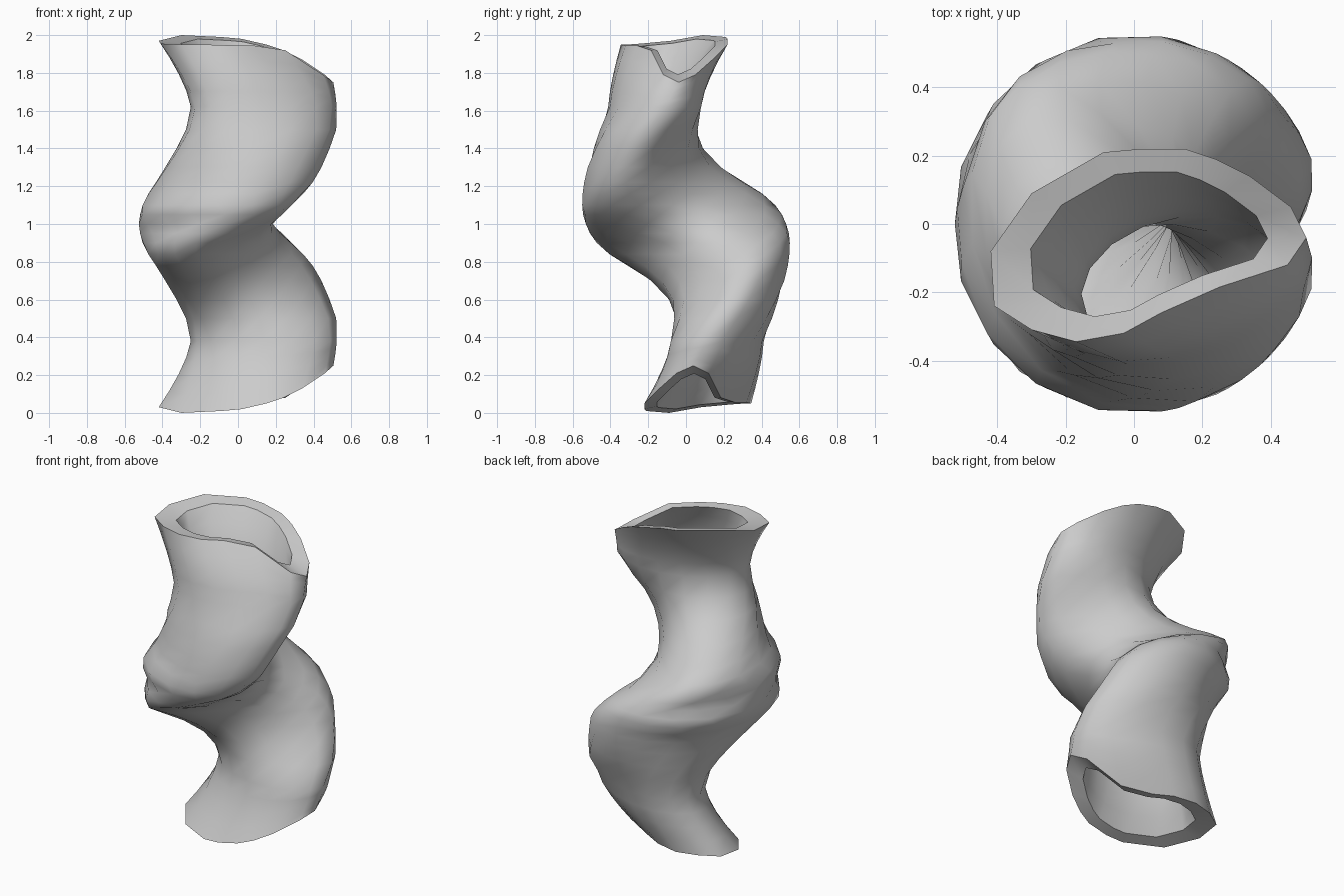
import bpy, bmesh
from math import sin, cos, pi, radians, hypot
from mathutils import Vector

if "Cube" in bpy.data.objects:
    bpy.data.objects.remove(bpy.data.objects["Cube"])

N = 16           # sides of the tube
R_MAX = 0.555    # outer envelope of the coil

# Upper-half level sections: z, x min, x max, y min, y max, skew, bow, bow direction
SECTIONS = [
    (1.00, -.525, .185, -.530, .530, 0, .32, 0),
    (1.05, -.518, .235, -.545, .508, 10, .28, 14),
    (1.10, -.505, .285, -.553, .472, 20, .22, 28),
    (1.16, -.475, .345, -.550, .405, 28, .17, 40),
    (1.22, -.435, .395, -.540, .310, 29, .17, 45),
    (1.30, -.385, .442, -.520, .185, 25, .16, 48),
    (1.40, -.325, .485, -.488, .090, 14, .15, 50),
    (1.50, -.275, .520, -.455, .062, 0, .13, 52),
    (1.62, -.250, .522, -.412, .080, -14, .08, 55),
]
# Top rim, counter-clockwise from +x
RIM = [Vector(p) for p in (
    (.505, -.04, 1.75), (.46, .05, 1.79), (.34, .14, 1.87), (.24, .19, 1.92),
    (.15, .22, 1.95), (.02, .22, 1.98), (-.09, .21, 1.99), (-.30, .09, 2.0),
    (-.42, -.08, 1.97), (-.41, -.24, 1.955), (-.30, -.31, 1.95), (-.17, -.345, 1.95),
    (-.03, -.32, 1.945), (.08, -.26, 1.945), (.25, -.185, 1.92), (.45, -.12, 1.79))]


def section(z, x0, x1, y0, y1, skew, bow, direction):
    # a skewed, bowed oval fitted to its extents
    d = radians(direction)
    us, vs = [], []
    for i in range(N):
        t = 2 * pi * i / N
        u, v = cos(t), sin(t - radians(skew))
        m = bow * (v * cos(d) - u * sin(d)) ** 2
        us.append(u + m * cos(d))
        vs.append(v + m * sin(d))
    ring = []
    for u, v in zip(us, vs):
        x = x0 + (x1 - x0) * (u - min(us)) / (max(us) - min(us))
        y = y0 + (y1 - y0) * (v - min(vs)) / (max(vs) - min(vs))
        s = min(1, R_MAX / max(hypot(x, y), 1e-6))
        ring.append(Vector((x * s, y * s, z)))
    return ring


def blend(a, b, t):
    # the outline flares late while the height rises evenly
    f = t ** 1.4
    return [Vector((p.x + (q.x - p.x) * f, p.y + (q.y - p.y) * f,
                    p.z + (q.z - p.z) * t)) for p, q in zip(a, b)]


def flip(ring):
    # half turn about the x axis through mid height
    return [Vector((ring[-i % N].x, -ring[-i % N].y, 2 - ring[-i % N].z)) for i in range(N)]


def shrink(ring, s=0.75):
    c = sum(ring, Vector()) / N
    return [c + (p - c) * s for p in ring]


# Upper half, then its turned copy below
upper = [section(*s) for s in SECTIONS]
last = upper[-1]
upper += [blend(last, RIM, t) for t in (.25, .5, .75)] + [RIM]
outer = [flip(r) for r in reversed(upper[1:])] + upper
inner = [shrink(r) for r in outer]

# Outer wall up, inner wall back down, closed by the two rims
bm = bmesh.new()
loops = [[bm.verts.new(p) for p in ring] for ring in outer + inner[::-1]]
for k, a in enumerate(loops):
    b = loops[(k + 1) % len(loops)]
    for i in range(N):
        j = (i + 1) % N
        bm.faces.new((a[i], a[j], b[j], b[i])).smooth = True
bmesh.ops.recalc_face_normals(bm, faces=bm.faces)
# Rims stay crisp, the walls are smooth
for k in (0, len(outer) - 1, len(outer), len(loops) - 1):
    for i in range(N):
        bm.edges.get((loops[k][i], loops[k][(i + 1) % N])).smooth = False
mesh = bpy.data.meshes.new("twisted_tube")
bm.to_mesh(mesh)
bm.free()
tube = bpy.data.objects.new("twisted_tube", mesh)
bpy.context.collection.objects.link(tube)
